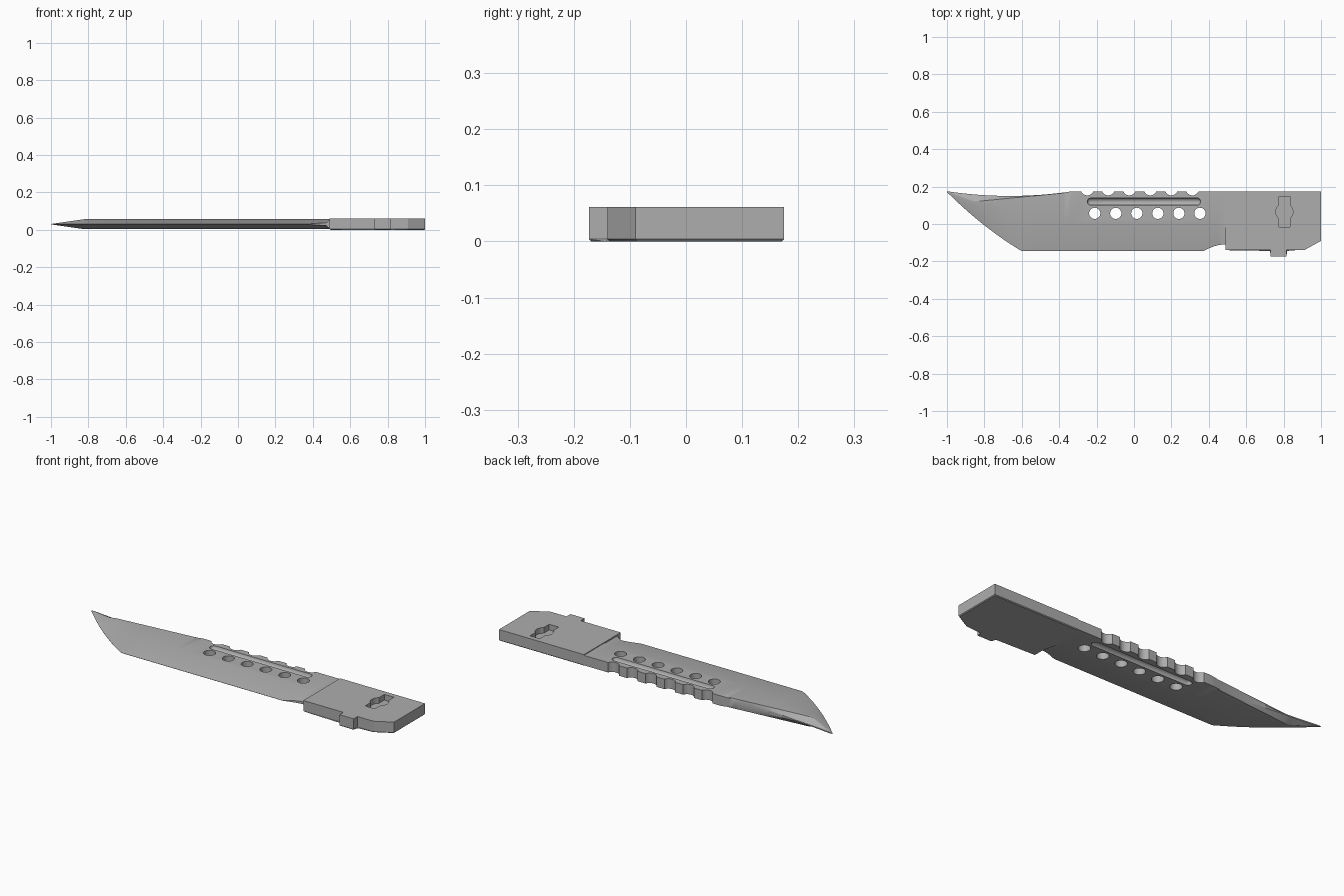
import bpy, bmesh, math
from mathutils import Matrix, Vector

if "Cube" in bpy.data.objects:
    bpy.data.objects.remove(bpy.data.objects["Cube"], do_unlink=True)

MID, HALF = 0.03, 0.027       # blade mid-plane height and half thickness
TOP = 0.175                   # straight back edge

steel = bpy.data.materials.new("grey_steel")
steel.use_nodes = True
colour = (0.42, 0.42, 0.42, 1)
steel.diffuse_color = colour
steel.node_tree.nodes["Principled BSDF"].inputs["Base Color"].default_value = colour


def make_object(name, bm):
    bmesh.ops.recalc_face_normals(bm, faces=bm.faces)
    mesh = bpy.data.meshes.new(name)
    bm.to_mesh(mesh)
    bm.free()
    mesh.materials.append(steel)
    ob = bpy.data.objects.new(name, mesh)
    bpy.context.collection.objects.link(ob)
    return ob


def add_prism(bm, outline, z0, z1):
    low = [bm.verts.new((x, y, z0)) for x, y in outline]
    high = [bm.verts.new((x, y, z1)) for x, y in outline]
    bm.faces.new(low[::-1])
    bm.faces.new(high)
    for i in range(len(low)):
        j = (i + 1) % len(low)
        bm.faces.new((low[i], low[j], high[j], high[i]))


def circle(cx, cy, r, n=32):
    return [(cx + r * math.cos(math.tau * i / n), cy + r * math.sin(math.tau * i / n))
            for i in range(n)]


def cut(ob, cutter):
    cutter.hide_render = True
    mod = ob.modifiers.new("cut", "BOOLEAN")
    mod.operation, mod.solver, mod.object = "DIFFERENCE", "EXACT", cutter
    bpy.context.view_layer.update()
    dg = bpy.context.evaluated_depsgraph_get()
    mesh = bpy.data.meshes.new_from_object(ob.evaluated_get(dg))
    ob.modifiers.clear()
    ob.data = mesh
    bpy.data.objects.remove(cutter, do_unlink=True)


def ramp(x, a, b):
    return min(1, max(0, (x - a) / (b - a)))


# Blade cross-section at a given x: (y, half thickness) from edge to spine
def section(x):
    t = ramp(x, -1, -0.6)
    edge = 0.171 - 0.316 * t - 0.08 * t * (1 - t)
    edge_half = 0.0005
    if x > 0.37:
        edge += 0.035 * math.sin(ramp(x, 0.37, 0.48) * math.pi / 2)
        edge_half += HALF * (edge + 0.145) / 0.15
    if x > 0.48:
        edge_half = HALF
    s = ramp(x, -1, -0.33)
    spine = TOP - 0.1 * s * (1 - s)
    u = ramp(x, -0.85, -0.5)
    ridge = 0.112 - 0.107 * u * u * (3 - 2 * u)
    upper = 0.12 + 0.05 * ramp(x, -0.85, -0.33)
    v = ramp(x, -0.85, -1)
    ridge += (0.172 - ridge) * v
    upper += (0.174 - upper) * v
    flat = 0.001 + (HALF - 0.001) * ramp(x, -1, -0.82)
    spine_half = min(flat, 0.003 + (HALF - 0.003) * ramp(x, -0.75, -0.33))
    return [(edge, edge_half), (ridge, flat), (upper, flat), (spine, spine_half)]


# Blade lofted through its sections
bm = bmesh.new()
stations = [-1 + 0.67 * i / 28 for i in range(29)] + [-0.6, -0.82, 0.37]
stations += [0.39, 0.41, 0.43, 0.45, 0.47, 0.495]
rings = []
for x in sorted(stations):
    pts = section(x)
    ring = [(y, MID + h) for y, h in pts] + [(y, MID - h) for y, h in reversed(pts)]
    rings.append([bm.verts.new((x, y, z)) for y, z in ring])
for a, b in zip(rings, rings[1:]):
    for i in range(8):
        j = (i + 1) % 8
        bm.faces.new((a[i], a[j], b[j], b[i]))
for ring in (rings[0], rings[-1]):
    bm.faces.new(ring)
blade = make_object("blade", bm)

# Round holes and back-edge notches
bm = bmesh.new()
for i in range(6):
    add_prism(bm, circle(-0.21 + 0.1125 * i, 0.057, 0.03), -0.1, 0.2)
    add_prism(bm, circle(-0.25 + 0.1125 * i, 0.188, 0.035), -0.1, 0.2)

# Rounded groove on both faces
for z in (MID - HALF, MID + HALF):
    made = bmesh.ops.create_uvsphere(bm, u_segments=20, v_segments=9, radius=0.02)["verts"]
    for v in made:
        v.co.z += math.copysign(0.283, v.co.z)
    bmesh.ops.transform(bm, verts=made, matrix=Matrix.Translation(Vector((0.053, 0.12, z)))
                        @ Matrix.Rotation(math.pi / 2, 4, "Y"))
cut(blade, make_object("blade_cutter", bm))

# Handle block with tab and clipped corner
bm = bmesh.new()
add_prism(bm, [(0.49, TOP), (0.49, -0.14), (0.73, -0.14), (0.73, -0.173), (0.815, -0.173),
               (0.815, -0.14), (0.91, -0.14), (1, -0.09), (1, TOP)], 0, 0.061)
rim = [e for e in bm.edges if all(v.co.z < 0.001 for v in e.verts)]
bmesh.ops.bevel(bm, geom=rim, offset=0.004, segments=1, affect="EDGES")
handle = make_object("handle", bm)

# Keyhole pocket: a slot widened by a circle
cx, cy, w, r = 0.804, 0.065, 0.029, 0.046
a = math.acos(w / r)
arc = [(r * math.cos(-a + 2 * a * i / 12), r * math.sin(-a + 2 * a * i / 12)) for i in range(13)]
side = [(w, -0.082)] + arc + [(w, 0.082)]
outline = [(cx + x, cy + y) for x, y in side] + [(cx - x, cy - y) for x, y in side]
bm = bmesh.new()
add_prism(bm, outline, 0.03, 0.1)
cut(handle, make_object("pocket_cutter", bm))

# Smooth the grinds and holes, keep hard edges
for ob in (blade, handle):
    bpy.ops.object.select_all(action="DESELECT")
    ob.select_set(True)
    bpy.context.view_layer.objects.active = ob
    bpy.ops.object.shade_smooth_by_angle(angle=math.radians(25))
